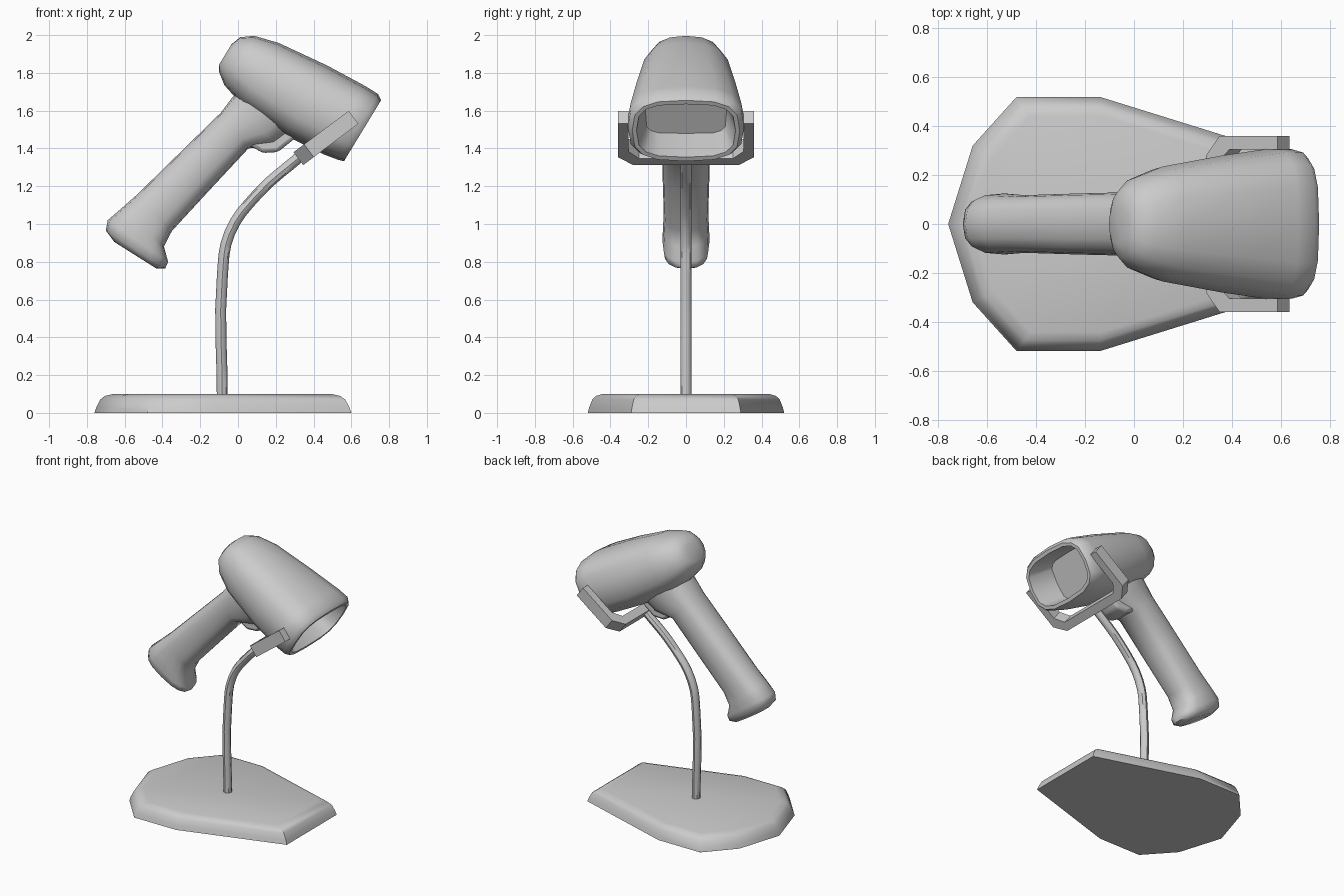
import bpy, bmesh, math
from mathutils import Vector

if "Cube" in bpy.data.objects:
    bpy.data.objects.remove(bpy.data.objects["Cube"])


def loft(name, rings, cap_start=True, cap_end=True, angle=40):
    """Skin a list of equal-length closed rings into one mesh object."""
    bm = bmesh.new()
    rows = [[bm.verts.new(p) for p in ring] for ring in rings]
    n = len(rows[0])
    for a, b in zip(rows, rows[1:]):
        for i in range(n):
            j = (i + 1) % n
            bm.faces.new((a[i], a[j], b[j], b[i]))
    if cap_start:
        bm.faces.new(rows[0][::-1])
    if cap_end:
        bm.faces.new(rows[-1])
    bmesh.ops.recalc_face_normals(bm, faces=bm.faces)
    mesh = bpy.data.meshes.new(name)
    bm.to_mesh(mesh)
    bm.free()
    ob = bpy.data.objects.new(name, mesh)
    bpy.context.collection.objects.link(ob)
    smooth(ob, angle)
    return ob


def smooth(ob, angle):
    bpy.ops.object.select_all(action='DESELECT')
    ob.select_set(True)
    bpy.context.view_layer.objects.active = ob
    if angle:
        bpy.ops.object.shade_smooth_by_angle(angle=math.radians(angle))


def section(centre, up, half_h, half_w, power, n=16):
    """Superellipse ring spanned by the direction up and the y axis."""
    ring = []
    for i in range(n):
        t = 2 * math.pi * i / n
        c, s = math.cos(t), math.sin(t)
        u = math.copysign(abs(c) ** (2 / power), c) * half_h
        v = math.copysign(abs(s) ** (2 / power), s) * half_w
        ring.append(centre + up * u + Vector((0, v, 0)))
    return ring


# Base plate: faceted outline with a rounded upper edge
half = [(-0.66, 0.32), (-0.48, 0.52), (-0.14, 0.52), (0.60, 0.29)]
outline = [(-0.76, 0)] + half + [(x, -y) for x, y in reversed(half)]
base_rings = [[(-0.1 + (x + 0.1) * s, y * s, z) for x, y in outline]
              for s, z in ((1, 0), (0.985, 0.03), (0.955, 0.07),
                           (0.915, 0.09), (0.85, 0.10))]
loft("base_plate", base_rings, angle=45)

# Bent stem
curve = bpy.data.curves.new("stem", 'CURVE')
curve.dimensions = '3D'
curve.bevel_depth = 0.029
curve.bevel_resolution = 2
curve.resolution_u = 4
curve.use_fill_caps = True
path = [(-0.083, 0.08), (-0.083, 0.72), (-0.045, 0.95), (0.10, 1.155), (0.35, 1.375)]
spline = curve.splines.new('BEZIER')
spline.bezier_points.add(len(path) - 1)
for p, (x, z) in zip(spline.bezier_points, path):
    p.co = (x, 0, z)
    p.handle_left_type = p.handle_right_type = 'AUTO'
stem = bpy.data.objects.new("stem", curve)
bpy.context.collection.objects.link(stem)
smooth(stem, 0)
bpy.ops.object.convert(target='MESH')
smooth(bpy.context.object, 45)

# U-shaped cradle, tilted and extruded across its thickness
origin, along, across = Vector((0.294, 0, 1.38)), Vector((0.8, 0, 0.6)), Vector((0.6, 0, -0.8))
arm = [(0.28, 0), (0.36, 0.07), (0.36, 0.365), (0.305, 0.365), (0.305, 0.12), (0.25, 0.06)]
u_shape = arm + [(-y, v) for y, v in reversed(arm)]
loft("cradle", [[origin + along * v + across * t + Vector((0, y, 0)) for y, v in u_shape]
                for t in (0, 0.085)], angle=0)

# Scanner head: position along axis, bottom, top, half width, squareness
nose, axis, up = Vector((0.66, 0, 1.495)), Vector((0.855, 0, -0.52)), Vector((0.52, 0, 0.855))
head = [(-0.83, -0.10, 0.03, 0.08, 2.2),
        (-0.81, -0.13, 0.085, 0.14, 2.3),
        (-0.75, -0.175, 0.13, 0.19, 2.4),
        (-0.62, -0.215, 0.165, 0.235, 2.5),
        (-0.34, -0.235, 0.196, 0.28, 2.6),
        (-0.11, -0.215, 0.208, 0.31, 2.8),
        (-0.03, -0.20, 0.207, 0.308, 3),
        (0.0, -0.19, 0.187, 0.285, 3),
        (0.0, -0.165, 0.163, 0.262, 3.2),
        (-0.20, -0.14, 0.14, 0.215, 5)]
loft("scanner_head", [section(nose + axis * s + up * (lo + hi) / 2, up, (hi - lo) / 2, w, p)
                      for s, lo, hi, w, p in head], angle=50)

# Handle with flared foot: rear point, front point, half width
grip = [(-0.655, 0.905, -0.43, 0.763, 0.085),
        (-0.70, 0.965, -0.385, 0.765, 0.118),
        (-0.69, 1.02, -0.37, 0.80, 0.125),
        (-0.62, 1.08, -0.392, 0.88, 0.122),
        (-0.535, 1.155, -0.35, 0.963, 0.118),
        (-0.30, 1.385, -0.15, 1.18, 0.125),
        (-0.09, 1.59, 0.055, 1.40, 0.13),
        (-0.03, 1.67, 0.20, 1.42, 0.145),
        (0.05, 1.75, 0.30, 1.50, 0.16)]
rings = []
for xa, za, xb, zb, w in grip:
    a, b = Vector((xa, 0, za)), Vector((xb, 0, zb))
    rings.append(section((a + b) / 2, (a - b).normalized(), (a - b).length / 2, w, 2.7))
loft("handle", rings, angle=60)

# Trigger under the head
profile = [(0.05, 1.42), (0.10, 1.395), (0.125, 1.376), (0.21, 1.38),
           (0.26, 1.42), (0.31, 1.46), (0.22, 1.56), (0.06, 1.50)]
trigger = loft("trigger", [[(x, y, z) for x, z in profile] for y in (-0.085, 0.085)], angle=50)
bevel = trigger.modifiers.new("soft_edges", 'BEVEL')
bevel.width = 0.02
bevel.segments = 2
